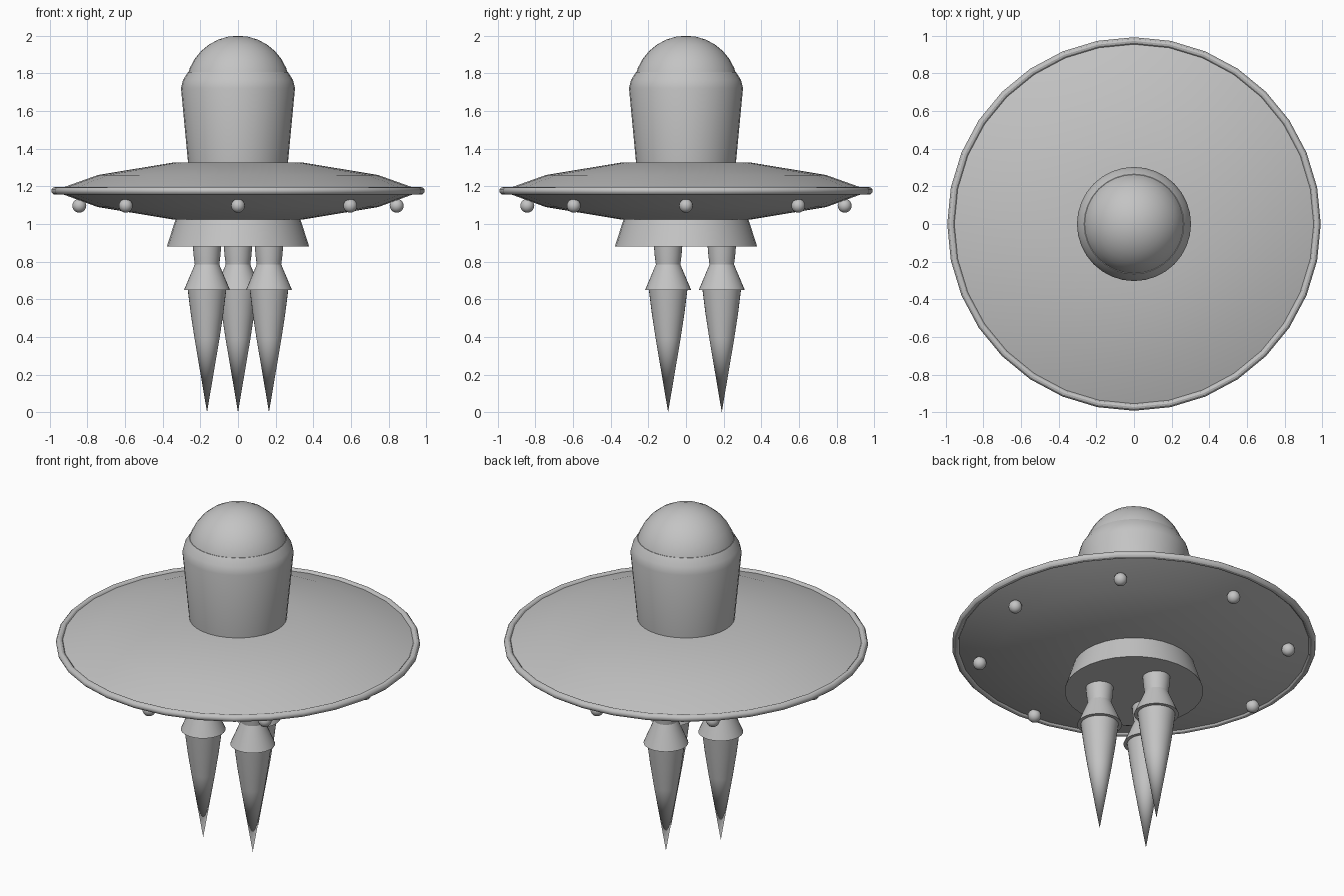
import bpy, bmesh, math

if "Cube" in bpy.data.objects:
    bpy.data.objects.remove(bpy.data.objects["Cube"])

grey = bpy.data.materials.new("plain grey")
grey.diffuse_color = (0.55, 0.55, 0.55, 1)
grey.use_nodes = True
grey.node_tree.nodes["Principled BSDF"].inputs["Base Color"].default_value = grey.diffuse_color


def finish(name, bm, angle=30):
    bmesh.ops.recalc_face_normals(bm, faces=bm.faces)
    mesh = bpy.data.meshes.new(name)
    bm.to_mesh(mesh)
    bm.free()
    mesh.materials.append(grey)
    ob = bpy.data.objects.new(name, mesh)
    bpy.context.collection.objects.link(ob)
    bpy.ops.object.select_all(action='DESELECT')
    ob.select_set(True)
    bpy.context.view_layer.objects.active = ob
    bpy.ops.object.shade_smooth_by_angle(angle=math.radians(angle))
    return ob


def lathe(name, profile, centre=(0, 0), sides=32, ring=False):
    """Revolve (radius, z) points about a vertical axis; ring closes the profile on itself."""
    bm = bmesh.new()
    rows = []
    for r, z in profile:
        if r < 1e-5:
            rows.append([bm.verts.new((centre[0], centre[1], z))] * sides)
        else:
            rows.append([bm.verts.new((centre[0] + r * math.cos(2 * math.pi * i / sides),
                                       centre[1] + r * math.sin(2 * math.pi * i / sides), z))
                         for i in range(sides)])
    pairs = list(zip(rows, rows[1:]))
    if ring:
        pairs.append((rows[-1], rows[0]))
    for a, b in pairs:
        for i in range(sides):
            j = (i + 1) % sides
            quad = list(dict.fromkeys((a[i], a[j], b[j], b[i])))
            if len(quad) > 2:
                bm.faces.new(quad)
    return finish(name, bm)


def ball(name, radius, centre, u, v):
    bm = bmesh.new()
    bmesh.ops.create_uvsphere(bm, u_segments=u, v_segments=v, radius=radius)
    bmesh.ops.translate(bm, verts=bm.verts, vec=centre)
    return finish(name, bm, 60)


# Saucer and its rounded rim
lathe("saucer_disc", [(0, 1.328), (0.335, 1.328), (0.745, 1.26), (0.98, 1.176),
                      (0.745, 1.09), (0.345, 1.024), (0, 1.024)])
lathe("saucer_rim", [(0.972 + 0.02 * math.cos(k * math.pi / 6),
                      1.176 + 0.02 * math.sin(k * math.pi / 6)) for k in range(12)], ring=True)

# Cabin and dome
lathe("cabin", [(0, 1.3), (0.263, 1.3), (0.303, 1.722), (0.292, 1.765), (0.265, 1.808), (0, 1.808)])
ball("dome", 0.277, (0, 0, 1.723), 32, 16)

# Skirt under the saucer
lathe("lower_skirt", [(0, 1.03), (0.33, 1.03), (0.378, 0.88), (0, 0.88)])

# Three thrusters with pointed cones
for n in range(3):
    a = math.radians(90 + 120 * n)
    c = (0.19 * math.cos(a), 0.19 * math.sin(a))
    lathe(f"thruster_nozzle_{n + 1}", [(0, 0.89), (0.076, 0.89), (0.071, 0.83), (0.065, 0.785),
                                       (0.082, 0.745), (0.122, 0.65), (0, 0.65)], c)
    lathe(f"thruster_spike_{n + 1}", [(0, 0.655), (0.103, 0.655), (0.086, 0.52),
                                      (0.066, 0.39), (0, 0)], c)

# Ring of lamps beneath the saucer
for n in range(8):
    a = n * math.pi / 4
    ball(f"lamp_{n + 1}", 0.037, (0.843 * math.cos(a), 0.843 * math.sin(a), 1.097), 16, 10)
